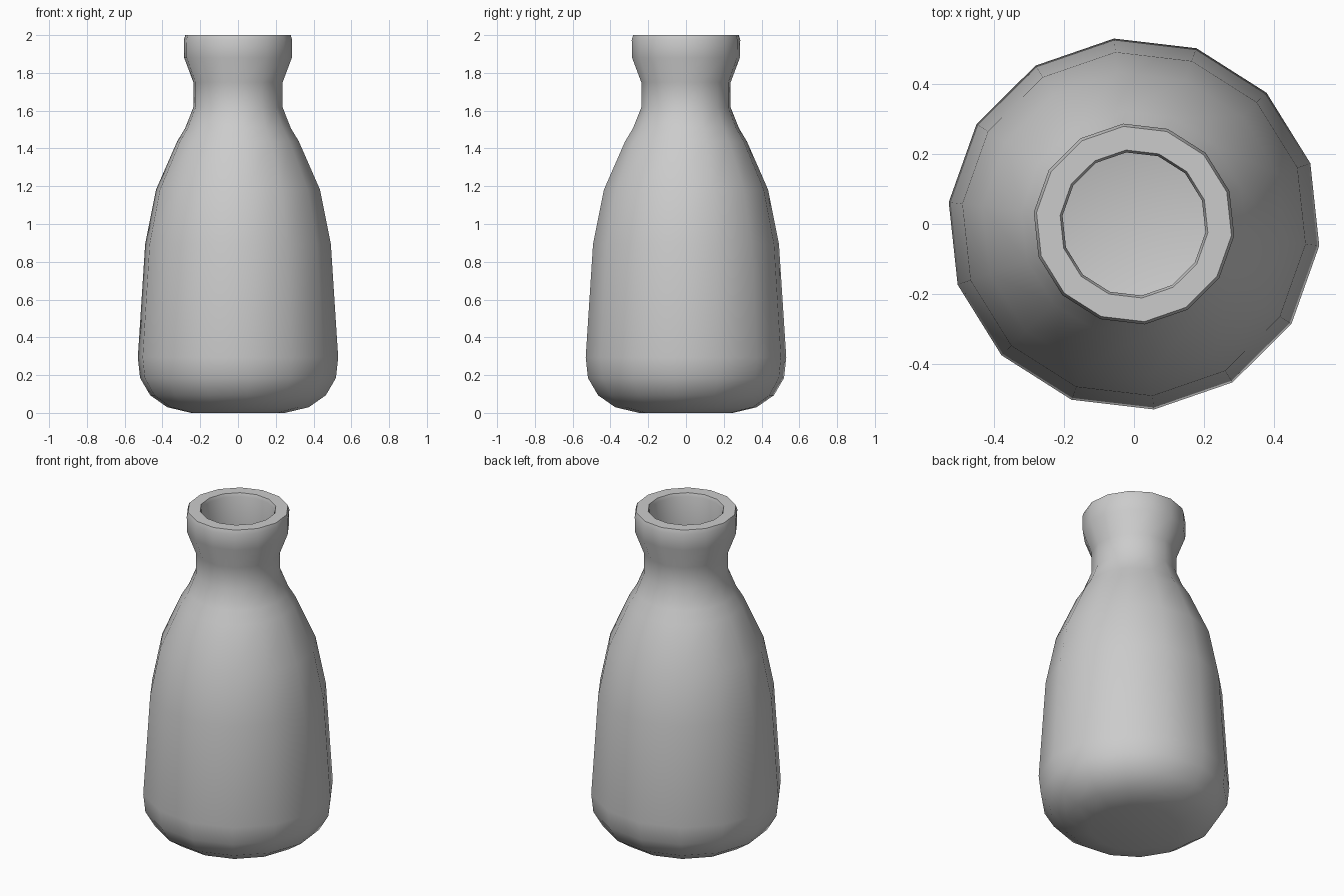
import bpy, bmesh, math

if "Cube" in bpy.data.objects:
    bpy.data.objects.remove(bpy.data.objects["Cube"])

SIDES = 14
PHASE = math.radians(-6.7)

# Bottle profile (radius, height): base, body, neck, lip, then the hollow inside
outer = [(0.25, 0.0), (0.377, 0.03), (0.468, 0.093), (0.522, 0.185), (0.534, 0.294),
         (0.495, 0.893), (0.437, 1.182), (0.324, 1.438), (0.282, 1.507),
         (0.238, 1.617), (0.238, 1.75), (0.287, 1.88), (0.289, 1.975), (0.281, 2.0)]
inner = [(0.213, 2.0), (0.206, 1.98), (0.206, 1.62), (0.25, 1.49), (0.29, 1.42),
         (0.40, 1.17), (0.455, 0.89), (0.494, 0.30), (0.43, 0.12), (0.25, 0.04)]

bm = bmesh.new()


def ring(radius, z):
    return [bm.verts.new((radius * math.cos(PHASE + 2 * math.pi * i / SIDES),
                          radius * math.sin(PHASE + 2 * math.pi * i / SIDES), z))
            for i in range(SIDES)]


rings = [ring(r, z) for r, z in outer + inner]

# Walls between neighbouring rings
for low, high in zip(rings, rings[1:]):
    for i in range(SIDES):
        j = (i + 1) % SIDES
        bm.faces.new((low[i], low[j], high[j], high[i]))

# Underside and inside floor
bm.faces.new(rings[0][::-1])
bm.faces.new(rings[-1])
bmesh.ops.recalc_face_normals(bm, faces=bm.faces)

mesh = bpy.data.meshes.new("bottle")
bm.to_mesh(mesh)
bm.free()
bottle = bpy.data.objects.new("bottle", mesh)
bpy.context.collection.objects.link(bottle)

# Smooth body with crisp lip edges
bpy.context.view_layer.objects.active = bottle
bottle.select_set(True)
bpy.ops.object.shade_smooth_by_angle(angle=math.radians(50))
